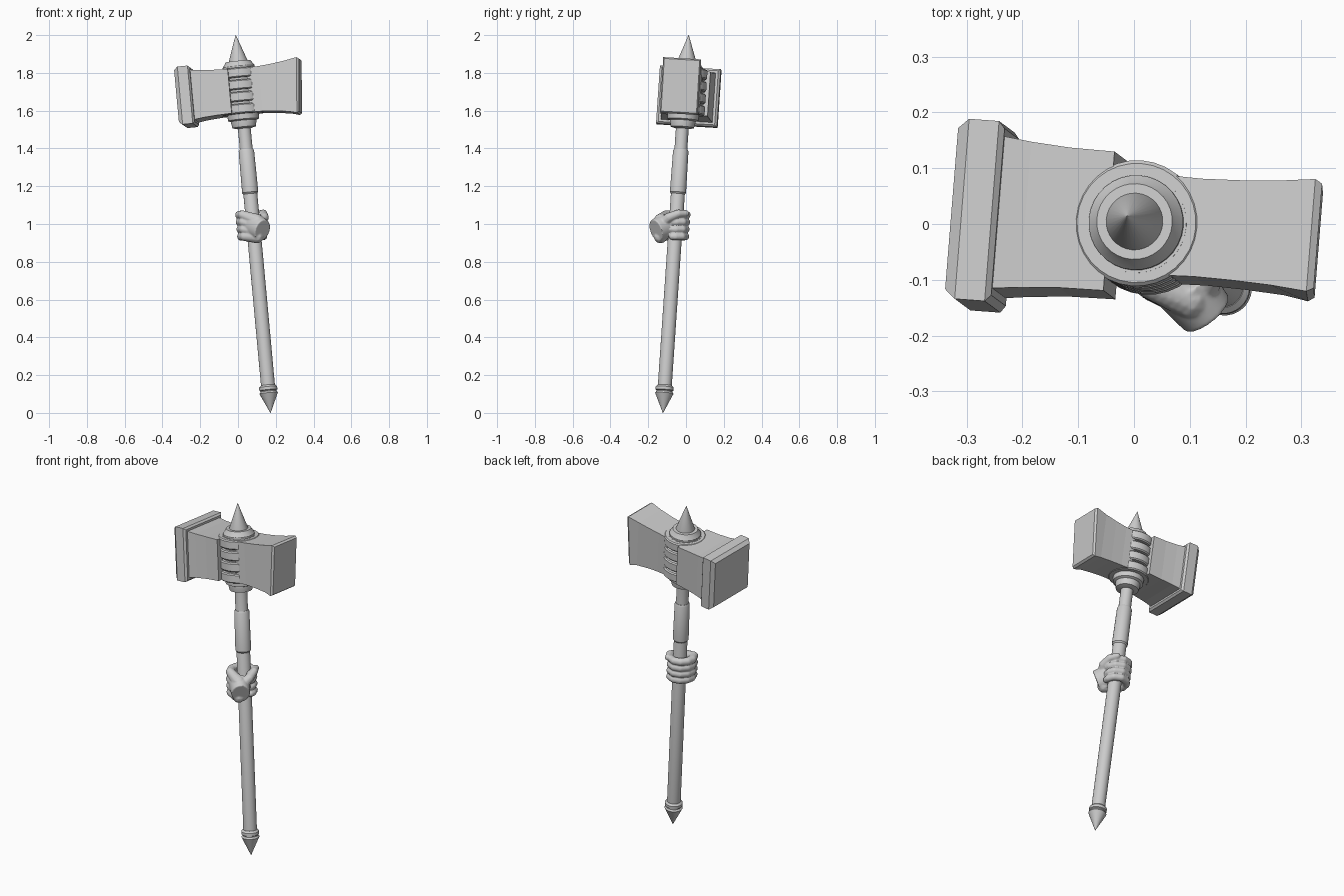
import bpy, bmesh
from math import radians, sin, cos, pi
from mathutils import Vector, Matrix

if "Cube" in bpy.data.objects:
    bpy.data.objects.remove(bpy.data.objects["Cube"])

# Weapon frame: local z runs up the tilted shaft, local x along the head
P0, P1 = Vector((0.172, -0.122, 0.0)), Vector((-0.012, 0.014, 2.0))
AXIS = (P1 - P0).normalized()
XL = Vector((0.992, -0.08, 0.0))
XL = (XL - AXIS * XL.dot(AXIS)).normalized()
YL = AXIS.cross(XL)
FRAME = Matrix.Translation(P0) @ Matrix((XL, YL, AXIS)).transposed().to_4x4()
LENGTH = (P1 - P0).length
HEAD = 1.712


def make(name, bm, frame=FRAME, smooth=True):
    bmesh.ops.recalc_face_normals(bm, faces=bm.faces[:])
    me = bpy.data.meshes.new(name)
    bm.to_mesh(me)
    bm.free()
    ob = bpy.data.objects.new(name, me)
    bpy.context.collection.objects.link(ob)
    ob.matrix_world = frame
    if smooth:
        bpy.ops.object.select_all(action='DESELECT')
        ob.select_set(True)
        bpy.context.view_layer.objects.active = ob
        bpy.ops.object.shade_smooth_by_angle(angle=radians(30))
    return ob


def skin(bm, rings):
    """Join rings of points into a closed solid."""
    vs = [[bm.verts.new(p) for p in r] for r in rings]
    n = len(vs[0])
    for a, b in zip(vs, vs[1:]):
        for i in range(n):
            bm.faces.new((a[i], a[(i + 1) % n], b[(i + 1) % n], b[i]))
    bm.faces.new(vs[0][::-1])
    bm.faces.new(vs[-1])


def lathe(name, profile, sides=32):
    bm = bmesh.new()
    skin(bm, [[(r * cos(2 * pi * i / sides), r * sin(2 * pi * i / sides), z)
               for i in range(sides)] for r, z in profile])
    return make(name, bm)


def block(name, sections, shear=0.0):
    """Rectangular loft along x; sections are (x, half width, half height)."""
    bm = bmesh.new()
    rings = []
    for k, (x, hy, hz) in enumerate(sections):
        s = shear if k >= len(sections) - 2 else 0.0
        rings.append([(x + s * sz, sy * hy, HEAD + sz * hz)
                      for sy, sz in ((-1, -1), (1, -1), (1, 1), (-1, 1))])
    skin(bm, rings)
    return make(name, bm, smooth=False)


# Shaft, grip sleeve and pommel
lathe("shaft", [(0.037, 0.08), (0.037, 1.18), (0.034, 1.19), (0.034, 1.58)])
lathe("grip_sleeve", [(0.036, 1.165), (0.043, 1.175), (0.041, 1.395), (0.036, 1.405)])
lathe("pommel", [(0.001, 0.0), (0.049, 0.105), (0.042, 0.114), (0.042, 0.118),
                 (0.048, 0.122), (0.048, 0.138), (0.038, 0.148)])

# Collars, core and spike of the head
lathe("lower_collar", [(0.036, 1.515), (0.062, 1.522), (0.068, 1.55), (0.068, 1.556),
                       (0.082, 1.562), (0.084, 1.592), (0.075, 1.605)])
lathe("head_core", [(0.09, 1.59), (0.09, 1.835)])
lathe("upper_collar", [(0.085, 1.825), (0.085, 1.845), (0.073, 1.862), (0.068, 1.872),
                       (0.055, 1.872)])
lathe("top_spike", [(0.051, 1.865), (0.051, 1.872), (0.001, LENGTH)])

# Binding bands round the middle of the head
for i in range(4):
    z = HEAD + (i - 1.5) * 0.064
    lathe(f"band_{i + 1}", [(0.085, z - 0.026), (0.107, z - 0.026), (0.113, z - 0.02),
                            (0.113, z + 0.02), (0.107, z + 0.026), (0.085, z + 0.026)])

# Hammer block with striking plate, and the flared opposite block
block("hammer_block", [(-0.26, 0.138, 0.134), (-0.20, 0.131, 0.126),
                       (-0.13, 0.126, 0.121), (-0.05, 0.125, 0.118)])
block("striking_plate", [(-0.332, 0.145, 0.138), (-0.312, 0.162, 0.154),
                         (-0.258, 0.162, 0.154), (-0.248, 0.150, 0.144)])
block("flared_block", [(0.045, 0.090, 0.118), (0.11, 0.088, 0.120), (0.18, 0.090, 0.126),
                       (0.25, 0.094, 0.135), (0.305, 0.101, 0.147), (0.317, 0.094, 0.139)],
      shear=0.012)

# Gripping hand, gathered from blobs and fused into one surface
hand = bmesh.new()


def blob(p, r):
    bmesh.ops.create_icosphere(hand, subdivisions=2, radius=r,
                               matrix=Matrix.Translation(p))


def chain(points, r0, r1, steps=6):
    n = (len(points) - 1) * steps
    for k in range(n + 1):
        i = min(k // steps, len(points) - 2)
        f = k / steps - i
        blob(points[i].lerp(points[i + 1], f), r0 + (r1 - r0) * k / n)


def shaft_at(z):
    return P0 + AXIS * (z / AXIS.z)


CURL = [(228, 0.077), (195, 0.071), (165, 0.066), (130, 0.06), (90, 0.055),
        (45, 0.052), (5, 0.05), (-15, 0.05)]
for z in (0.934, 0.972, 1.010, 1.048):
    c = shaft_at(z)
    path = [c + r * Vector((cos(radians(a)), sin(radians(a)), 0)) for a, r in CURL]
    chain(path, 0.024, 0.019)
    # back of the hand behind each finger
    chain([path[0], Vector((0.10, -0.135, 0.975 + (z - 0.99) * 0.75))], 0.025, 0.036)

# Thumb
chain([Vector((0.115, -0.13, 1.0)), Vector((0.138, -0.09, 1.035)),
       Vector((0.134, -0.04, 1.055)), Vector((0.118, 0.0, 1.056))], 0.03, 0.018)

# Flat-ended wrist
a, b = Vector((0.085, -0.105, 0.99)), Vector((0.130, -0.160, 0.966))
rot = (b - a).to_track_quat('Z', 'Y').to_matrix().to_4x4()
bmesh.ops.create_cone(hand, cap_ends=True, segments=32, radius1=0.058, radius2=0.05,
                      depth=(b - a).length,
                      matrix=Matrix.Translation((a + b) / 2) @ rot @ Matrix.Diagonal((1, 1.2, 1, 1)))
hand_ob = make("hand", hand, Matrix.Identity(4), smooth=False)
mod = hand_ob.modifiers.new("fuse", 'REMESH')
mod.mode = 'VOXEL'
mod.voxel_size = 0.004
mod.use_smooth_shade = True
soft = hand_ob.modifiers.new("soften", 'SMOOTH')
soft.factor = 0.5
soft.iterations = 4
